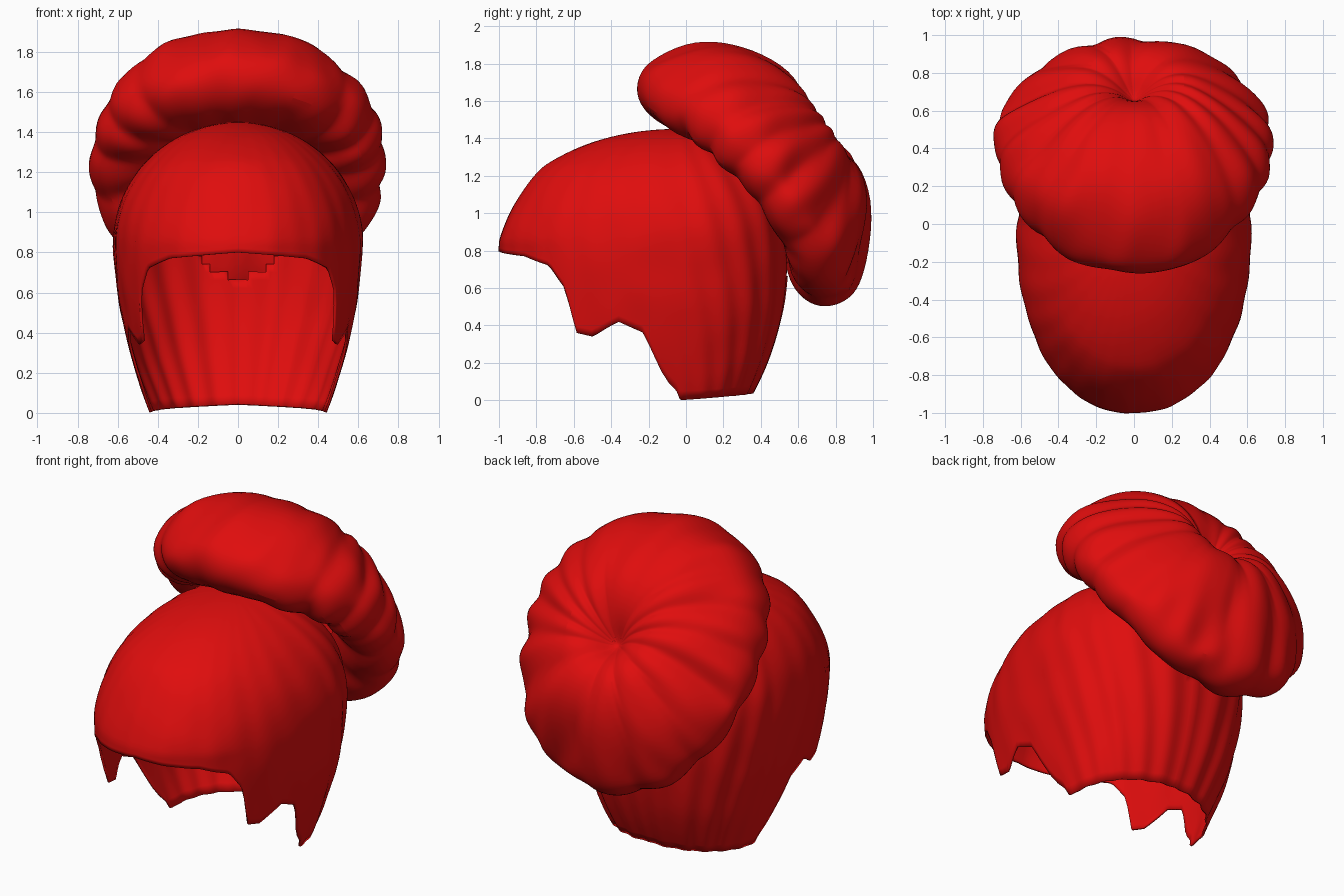
import bpy, bmesh
from math import sin, cos, pi, sqrt, radians, copysign, atan2
from mathutils import Vector, noise

cube = bpy.data.objects.get("Cube")
if cube:
    bpy.data.objects.remove(cube, do_unlink=True)

red = bpy.data.materials.new("red cloth")
red.use_nodes = True
colour = (0.74, 0.004, 0.004, 1)
red.diffuse_color = colour
bsdf = next(n for n in red.node_tree.nodes if n.type == 'BSDF_PRINCIPLED')
bsdf.inputs["Base Color"].default_value = colour

# Axes of the tilted puff, shared with the opening it covers in the cap
across = Vector((.90, 0, 0))
down = Vector((0, .64, -.77))
outward = Vector((0, .77, .64))
CENTRE, DIMPLE_SHIFT = -.69, .07


def interp(table, t):
    """Piecewise linear lookup in a list of (key, value) pairs."""
    for (a, va), (b, vb) in zip(table, table[1:]):
        if t <= b:
            return va + (vb - va) * (t - a) / (b - a)
    return table[-1][1]


def full(v, power=.91):
    """Swell a sine or cosine so that an ellipse becomes squarer."""
    return copysign(abs(v) ** power, v)


def closed_rings(name, rows, cols, point, cap_last, drop=None):
    """Skin rows of closed rings up to a centre vertex, minus dropped faces."""
    bm = bmesh.new()
    rings = [[bm.verts.new(point(i, j)) for j in range(cols)] for i in range(rows)]
    for low, high in zip(rings, rings[1:]):
        for j in range(cols):
            k = (j + 1) % cols
            bm.faces.new((low[j], low[k], high[k], high[j]))
    tip = bm.verts.new(cap_last)
    for j in range(cols):
        bm.faces.new((rings[-1][j], rings[-1][(j + 1) % cols], tip))
    bmesh.ops.recalc_face_normals(bm, faces=bm.faces)
    if drop:
        hidden = [f for f in bm.faces if drop(f.calc_center_median())]
        bmesh.ops.delete(bm, geom=hidden, context='FACES')
    mesh = bpy.data.meshes.new(name)
    bm.to_mesh(mesh)
    bm.free()
    mesh.materials.append(red)
    obj = bpy.data.objects.new(name, mesh)
    bpy.context.collection.objects.link(obj)
    bpy.ops.object.select_all(action='DESELECT')
    obj.select_set(True)
    bpy.context.view_layer.objects.active = obj
    bpy.ops.object.shade_smooth_by_angle(angle=radians(50))
    return obj


# Cap: an open dome, long at the front, with a stepped lower edge
WIDEST, TOP, MID_Y = 0.85, 1.45, -0.05
edge = [(0, .80), (32, .77), (46, .72), (53, .60), (58, .36), (64, .34), (73, .42),
        (81, .36), (87, .12), (92, .0), (130, .02), (180, .04)]
CAP_ROWS, CAP_COLS = 48, 192


def cap_point(i, j):
    u = 2 * pi * j / CAP_COLS
    side = min(u, 2 * pi - u)
    low = interp(edge, side * 180 / pi)
    z = low + (TOP - low) * sin(i / CAP_ROWS * pi / 2)
    if z > WIDEST:
        dome = sqrt(1 - ((z - WIDEST) / (TOP - WIDEST)) ** 2)
        slope = .03 * sin(pi * min(1, (z - WIDEST) / .4))
        width, front, back = .62 * dome, .95 * dome - slope, .60 * dome
    else:
        taper = (WIDEST - z) / WIDEST
        width = .62 - .18 * taper ** 1.8
        front, back = .95, .60 - .21 * taper ** 2.3
    # gathered folds, soft at the brow, slanting forward as they descend
    strength = .001 + .013 * sin(side / 2) ** 3
    folds = 1 + strength * sin(24 * side + 9 * z * sin(side))
    x, y = width * full(sin(u)) * folds, full(cos(u))
    y = MID_Y - (front if y > 0 else back) * y * folds
    wobble = .01 * noise.noise(Vector((x, y, z)) * 5)
    return (x * (1 + wobble), y * (1 + wobble), z)


def under_puff(p):
    """True where the cap opens into the hollow puff."""
    a = atan2(p.dot(down) - CENTRE, p.x / across.x)
    return p.dot(outward) > .97 + .13 * cos(a) ** 2 - .12 * max(0, sin(a)) ** 3


cap = closed_rings("gathered_cap", CAP_ROWS, CAP_COLS, cap_point,
                   Vector((0, MID_Y, TOP)), under_puff)
shell = cap.modifiers.new("thin cloth", 'SOLIDIFY')
shell.thickness, shell.offset = .012, -1

# Puff: a tilted round cushion with radial pleats and a dimpled centre,
# its underside curving back at both sides to follow the cap
profile = [(.38, .94), (.58, .835), (.73, .845), (.805, .93), (.825, 1.03), (.79, 1.17),
           (.67, 1.345), (.49, 1.475), (.28, 1.535), (.12, 1.47), (.04, 1.39)]
PUFF_COLS, PLEATS = 144, 13


def puff_point(i, j):
    r, n = profile[i]
    a = 2 * pi * j / PUFF_COLS
    swirl = a + .25 * sin(2 * a) + .4 * (r - .5) + .12 * sin(3 * a + 1)
    pleat = abs(sin(PLEATS * swirl / 2)) - .6
    outer = n > 1.03
    shift = DIMPLE_SHIFT * max(0, 1 - r / .6) if outer else 0
    n += cos(a) ** 2 * max(0, min(.13, (1.3 - n) * .4))
    # the outer face leans up, the underside hugs the crown
    n -= .07 * r * sin(a) if outer else .03 * max(0, -sin(a))
    r *= 1 + .022 * pleat
    n += .025 * pleat * min(1, r * 3) * (1 if outer else -1)
    p = across * r * cos(a) + down * (r * sin(a) + CENTRE + shift) + outward * n
    lump = .022 * noise.noise(p * 3.5) + .02 * noise.noise(p * 7)
    radial = across * cos(a) + down * sin(a)
    return p + radial * lump + outward * lump


puff = closed_rings("pleated_puff", len(profile), PUFF_COLS, puff_point,
                    down * (CENTRE + DIMPLE_SHIFT) + outward * 1.37)
soften = puff.modifiers.new("soften", 'SUBSURF')
soften.levels = soften.render_levels = 2
